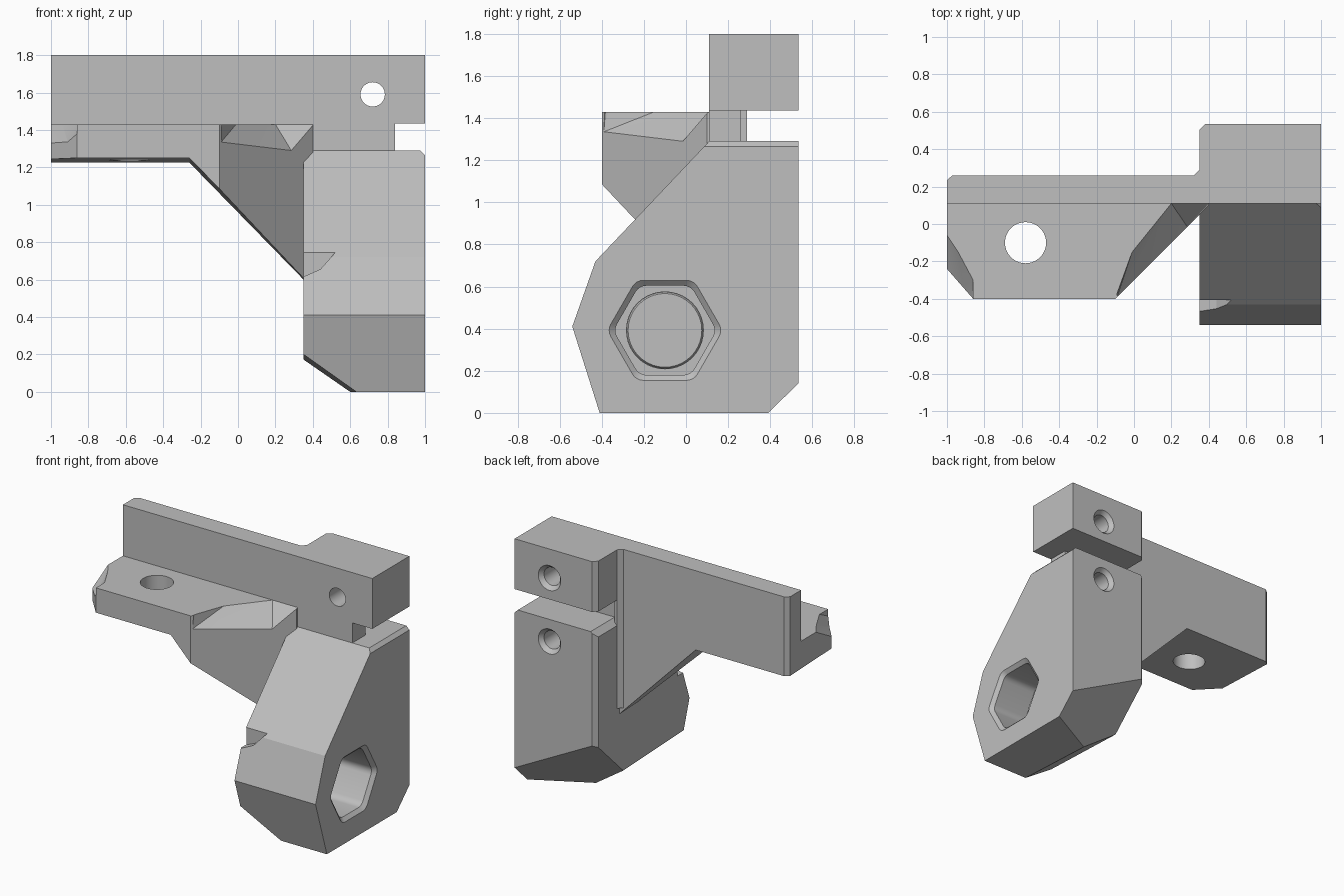
import bpy, bmesh, math
from mathutils import Vector

if "Cube" in bpy.data.objects:
    bpy.data.objects.remove(bpy.data.objects["Cube"], do_unlink=True)

grey = bpy.data.materials.new("plain grey")
grey.use_nodes = True
COLOUR = (0.52, 0.52, 0.52, 1)
grey.diffuse_color = COLOUR
grey.node_tree.nodes["Principled BSDF"].inputs["Base Color"].default_value = COLOUR


def hull(name, points, planes=()):
    """Convex solid around the points, trimmed by (point, outward normal) planes."""
    coords = [Vector(p) for p in points]
    for co, no in list(planes) + [None] * (not planes):
        bm = bmesh.new()
        for c in coords:
            bm.verts.new(c)
        bmesh.ops.convex_hull(bm, input=bm.verts)
        bmesh.ops.bisect_plane(bm, geom=bm.verts[:] + bm.edges[:] + bm.faces[:],
                               plane_co=co, plane_no=no, clear_outer=True)
        coords = [v.co.copy() for v in bm.verts]
        bm.free()
    return solid(name, coords)


def solid(name, coords):
    bm = bmesh.new()
    for c in coords:
        bm.verts.new(c)
    bmesh.ops.remove_doubles(bm, verts=bm.verts, dist=1e-5)
    out = bmesh.ops.convex_hull(bm, input=bm.verts)
    loose = {e for e in out["geom_interior"] + out["geom_unused"]
             if isinstance(e, bmesh.types.BMVert)}
    bmesh.ops.delete(bm, geom=list(loose), context="VERTS")
    bmesh.ops.dissolve_limit(bm, angle_limit=0.002, verts=bm.verts, edges=bm.edges)
    bmesh.ops.recalc_face_normals(bm, faces=bm.faces)
    mesh = bpy.data.meshes.new(name)
    bm.to_mesh(mesh)
    bm.free()
    mesh.materials.append(grey)
    obj = bpy.data.objects.new(name, mesh)
    bpy.context.collection.objects.link(obj)
    return obj


def prism(name, outline, z0, z1):
    return solid(name, [Vector((x, y, z)) for x, y in outline for z in (z0, z1)])


def box(name, x0, x1, y0, y1, z0, z1):
    return prism(name, [(x0, y0), (x1, y0), (x1, y1), (x0, y1)], z0, z1)


def ring(axis, pos, u, v, r, n=40):
    pts = []
    for i in range(n):
        a = math.tau * i / n
        p = [u + r * math.cos(a), v + r * math.sin(a)]
        p.insert(axis, pos)
        pts.append(Vector(p))
    return pts


def cylinder(name, axis, a, b, u, v, ra, rb=None):
    return solid(name, ring(axis, a, u, v, ra) + ring(axis, b, u, v, rb or ra))


def combine(target, other, operation):
    mod = target.modifiers.new("combine", "BOOLEAN")
    mod.operation, mod.object, mod.solver = operation, other, "EXACT"
    bpy.context.view_layer.objects.active = target
    bpy.ops.object.modifier_apply(modifier=mod.name)
    bpy.data.objects.remove(other, do_unlink=True)


def cut(target, other):
    combine(target, other, "DIFFERENCE")


def scoop(top, low, shift):
    """Cutter for a sloping corner relief, pushed out sideways by shift."""
    pts = [(x, y, z) for x, y in top for z in (1.43, 1.6)] + low
    dx, dy = shift
    return solid("scoop", [Vector(p) for p in pts]
                 + [Vector((x + dx, y + dy, z)) for x, y, z in pts])


# Arm: ledge, wall and gusset in one plan outline
arm = prism("mounting_bracket", [(-1, -.24), (-.86, -.4), (-.1, -.4), (.4, .1),
                                 (.4, .26), (-.97, .26), (-1, .235)], .4, 1.8)
under = []
for y, drop in ((-.5, 0), (.4, .034)):
    for x, z in ((-1.2, 1.254), (-.26, 1.254), (.5, .475), (.5, .1), (-1.2, .1)):
        under.append(Vector((x, y, z - drop)))
cut(arm, solid("underside", under))
cut(arm, box("ledge_space", -1.2, .6, -.6, .11, 1.43, 2))
cut(arm, scoop([(-.09, -.37), (-.01, -.15), (.2, .11), (.4, .11)],
               [(-.09, -.39, 1.335), (.285, -.015, 1.29), (.4, .1, 1.425)], (.1, -.1)))
cut(arm, scoop([(-1, -.06), (-.94, -.15), (-.86, -.3), (-.86, -.4)],
               [(-1, -.24, 1.33), (-.91, -.345, 1.335), (-.86, -.4, 1.38)], (-.1, -.1)))
cut(arm, cylinder("ledge_hole", 2, 1, 1.6, -.58, -.1, .11))

# Clamp body: side profile with trimmed corners
side = [(-.41, 0), (.39, 0), (.535, .14), (.535, 1.29), (.11, 1.29), (-.43, .72), (-.54, .41)]
side[1:3] = [(.535, 0)]
body = hull("clamp_body", [(x, y, z) for x in (.35, 1) for y, z in side], [
    ((1, .39, 0), (-.52, .97, -1)),
    ((.35, -.47, .2), (-.7, -.04, -1)),
    ((1, .5, 1.265), (1, 0, 1)),
    ((.35, .505, 1), (-1, 1, 0)),
    ((.35, .3, 1.25), (-1, 0, 1))])
cut(body, solid("front_nick", [Vector((x, y, z)) for y in (-.7, -.4) for x, z in
                               ((.3, .745), (.52, .745), (.44, .655), (.36, .62), (.3, .62))]))


# Hexagonal nut pocket with a flared lip and a low round boss
def hexagon(x, apothem, r=.06):
    reach = (apothem - r) / math.cos(math.pi / 6)
    pts = []
    for i in range(6):
        a = math.pi * i / 3
        pts += ring(0, x, -.1 + reach * math.cos(a), .392 + reach * math.sin(a), r, 24)
    return pts


cut(body, solid("nut_pocket", hexagon(.7, .212) + hexagon(1.01, .212)))
cut(body, solid("nut_lip", hexagon(.975, .212) + hexagon(1.025, .263)))
combine(body, cylinder("boss", 0, .65, .72, -.1, .392, .185), "UNION")
combine(body, cylinder("boss_rim", 0, .715, .73, -.1, .392, .185, .175), "UNION")

# Clamp head, web beside the slot, and inner corner fillet
head = prism("clamp_head", [(.35, .11), (1, .11), (1, .535), (.38, .535), (.35, .505)], 1.435, 1.8)
web = box("web", .36, .84, .11, .26, 1.2, 1.5)
fillet = prism("corner_fillet", [(.32, .26), (.35, .29), (.37, .29), (.37, .25), (.32, .25)], .65, 1.8)
for part in (body, head, web, fillet):
    combine(arm, part, "UNION")

# Clamp screw holes with countersunk back openings
for z, start in ((1.59, 0), (1.13, .2)):
    cut(arm, cylinder("screw_hole", 1, start, .6, .72, z, .065))
    cut(arm, cylinder("countersink", 1, .505, .565, .72, z, .065, .115))

bpy.ops.object.select_all(action="DESELECT")
arm.select_set(True)
bpy.context.view_layer.objects.active = arm
bpy.ops.object.shade_smooth_by_angle(angle=math.radians(20))
